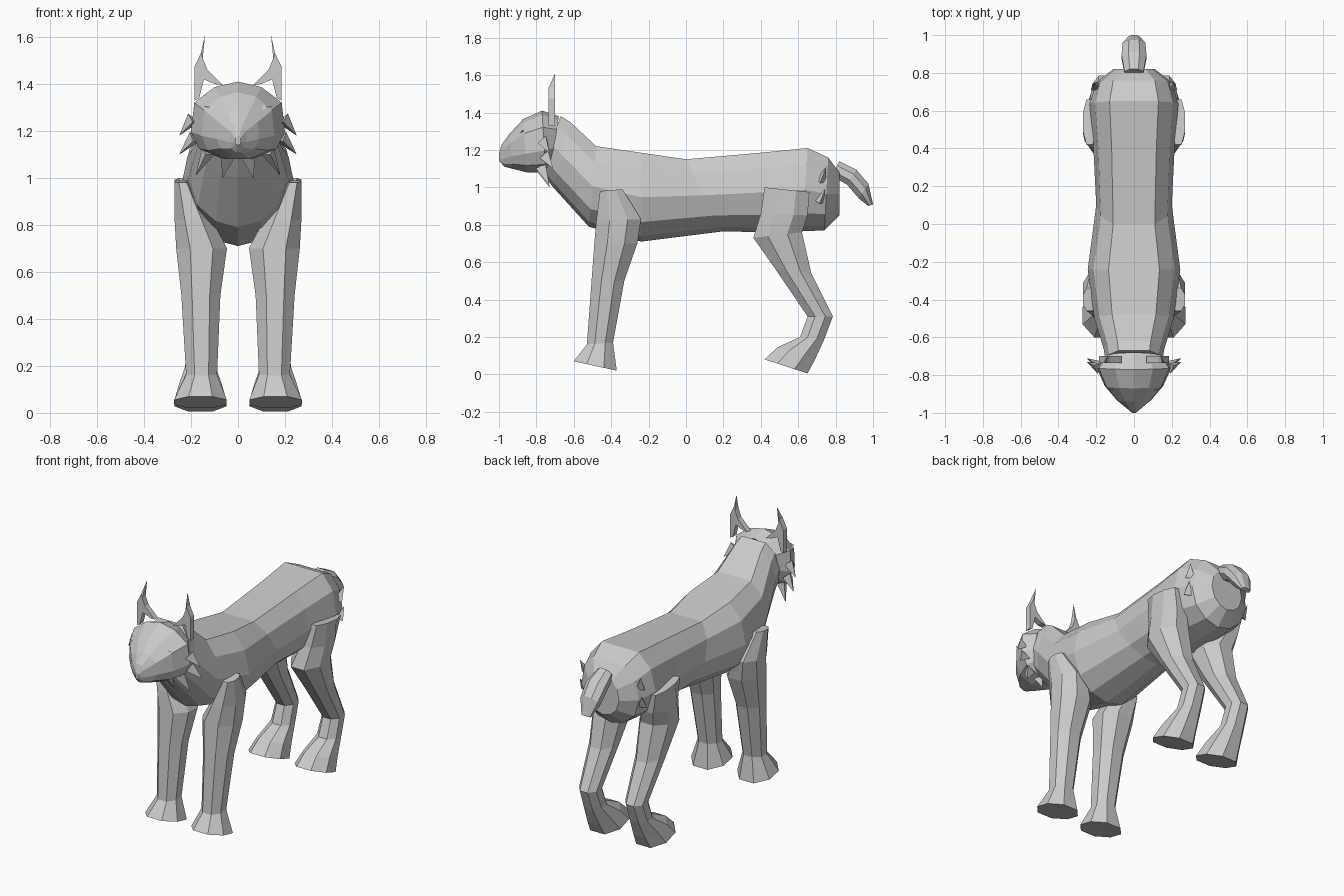
import bpy, bmesh, math
from mathutils import Vector

cube = bpy.data.objects.get("Cube")
if cube:
    bpy.data.objects.remove(cube, do_unlink=True)

fur = bpy.data.materials.new("grey_fur")
fur.use_nodes = True
grey = (0.6, 0.6, 0.6, 1)
fur.diffuse_color = grey
fur.node_tree.nodes["Principled BSDF"].inputs["Base Color"].default_value = grey


def finish(bm, name):
    """Turn a bmesh into a flat shaded object."""
    bmesh.ops.recalc_face_normals(bm, faces=bm.faces)
    mesh = bpy.data.meshes.new(name)
    bm.to_mesh(mesh)
    bm.free()
    mesh.materials.append(fur)
    obj = bpy.data.objects.new(name, mesh)
    bpy.context.collection.objects.link(obj)
    return obj


def loft(name, section, rings, side=1):
    """Skin rings; each ring runs from point a to point b (y, z), at x, half width w."""
    outline = section + [(-u, t) for u, t in section[::-1] if u > 0]
    bm = bmesh.new()
    loops = []
    for a, b, x, w in rings:
        a, b = Vector((0, *a)), Vector((0, *b))
        loop = []
        for u, t in outline:
            p = a.lerp(b, t)
            p.x = side * x + u * w
            loop.append(bm.verts.new(p))
        loops.append(loop)
    n = len(outline)
    for p, q in zip(loops, loops[1:]):
        for i in range(n):
            j = (i + 1) % n
            bm.faces.new((p[i], p[j], q[j], q[i]))
    bm.faces.new(loops[0])
    bm.faces.new(loops[-1])
    return finish(bm, name)


def spike(name, base, tip, radius, side):
    """Three sided tuft from base to tip."""
    flip = Vector((side, 1, 1))
    base, tip = Vector(base) * flip, Vector(tip) * flip
    axis = tip - base
    turn = axis.to_track_quat('Z', 'Y')
    bm = bmesh.new()
    bmesh.ops.create_cone(bm, segments=3, radius1=radius, radius2=0,
                          depth=axis.length, cap_ends=True)
    for v in bm.verts:
        v.co = turn @ v.co + (base + tip) / 2
    return finish(bm, name)


# cross-sections: half width fraction, position from a to b
BARREL = [(.55, 0), (.88, .2), (1, .5), (.82, .78), (.45, .94), (0, 1)]
SKULL = [(0, 0), (.5, .07), (.93, .27), (1, .65), (.82, .87), (.3, 1)]
LIMB = [(.45, 0), (1, .3), (1, .7), (.45, 1)]

# trunk with neck and rump
loft("body", BARREL, [
    ((-.67, 1.38), (-.78, 1.09), 0, .15),
    ((-.62, 1.35), (-.71, 1.0), 0, .16),
    ((-.48, 1.22), (-.52, .79), 0, .21),
    ((-.24, 1.185), (-.24, .71), 0, .245),
    ((0, 1.15), (.2, .765), 0, .2),
    ((.4, 1.185), (.4, .76), 0, .215),
    ((.65, 1.21), (.62, .765), 0, .235),
    ((.76, 1.16), (.74, .77), 0, .2),
    ((.82, 1.08), (.82, .85), 0, .11),
])

# head tapering to the muzzle
loft("head", SKULL, [
    ((-.68, 1.38), (-.72, 1.12), 0, .15),
    ((-.77, 1.41), (-.75, 1.08), 0, .2),
    ((-.87, 1.365), (-.85, 1.08), 0, .155),
    ((-.94, 1.29), (-.93, 1.1), 0, .09),
    ((-.985, 1.23), (-.97, 1.11), 0, .035),
    ((-1, 1.18), (-.998, 1.14), 0, .012),
])

# short drooping tail
loft("tail", LIMB, [
    ((.82, 1.14), (.78, 1.06), 0, .05),
    ((.91, 1.095), (.86, 1.015), 0, .066),
    ((.975, 1.02), (.925, .94), 0, .06),
    ((1, .91), (.975, .9), 0, .03),
])

# ear outline (x, z), a hooked blade with a long tip
EAR = [(.065, 1.395), (.13, 1.46), (.15, 1.51), (.14, 1.61), (.158, 1.53),
       (.185, 1.475), (.185, 1.33), (.165, 1.34), (.145, 1.42), (.1, 1.4)]
# cheek tufts: base and tip
RUFF = [((.19, -.76, 1.25), (.25, -.73, 1.18)),
        ((.185, -.75, 1.17), (.25, -.71, 1.1)),
        ((.13, -.77, 1.11), (.18, -.73, 1.01)),
        ((.05, -.77, 1.09), (.065, -.73, 1.0))]
HIP = [((.19, .72, 1.03), (.21, .75, 1.11)), ((.2, .71, .92), (.215, .745, .99))]

for side, word in ((1, "left"), (-1, "right")):
    # front leg, from shoulder to paw
    loft(word + "_front_leg", LIMB, [
        ((-.46, .98), (-.34, .99), .235, .036),
        ((-.48, .82), (-.24, .83), .19, .08),
        ((-.49, .7), (-.26, .7), .155, .108),
        ((-.505, .5), (-.33, .5), .158, .083),
        ((-.53, .16), (-.39, .17), .155, .066),
        ((-.6, .07), (-.37, .02), .16, .112),
    ], side)
    # hind leg, with hock bent backwards
    loft(word + "_hind_leg", LIMB, [
        ((.42, 1.0), (.66, .975), .235, .036),
        ((.4, .86), (.65, .85), .19, .08),
        ((.36, .73), (.62, .76), .16, .1),
        ((.48, .56), (.67, .54), .16, .08),
        ((.65, .31), (.785, .31), .16, .06),
        ((.61, .2), (.74, .19), .16, .065),
        ((.49, .145), (.69, .08), .16, .09),
        ((.42, .08), (.65, .005), .16, .11),
    ], side)
    # ear
    bm = bmesh.new()
    face = bm.faces.new([bm.verts.new((side * x, -.735, z)) for x, z in EAR])
    extruded = bmesh.ops.extrude_face_region(bm, geom=[face])["geom"]
    for v in extruded:
        if isinstance(v, bmesh.types.BMVert):
            v.co.y += .035
    for v in bm.verts:
        if v.co.z > 1.55:
            v.co.y = -.7
    bmesh.ops.remove_doubles(bm, verts=bm.verts, dist=.0001)
    bmesh.ops.triangulate(bm, faces=[f for f in bm.faces if len(f.verts) > 4])
    finish(bm, word + "_ear")
    # tufts and eye
    for i, (base, tip) in enumerate(RUFF):
        spike(f"{word}_cheek_tuft_{i}", base, tip, .035, side)
    for i, (base, tip) in enumerate(HIP):
        spike(f"{word}_hip_tuft_{i}", base, tip, .03, side)
    spike(word + "_eye", (.095, -.88, 1.295), (.145, -.87, 1.305), .014, side)
